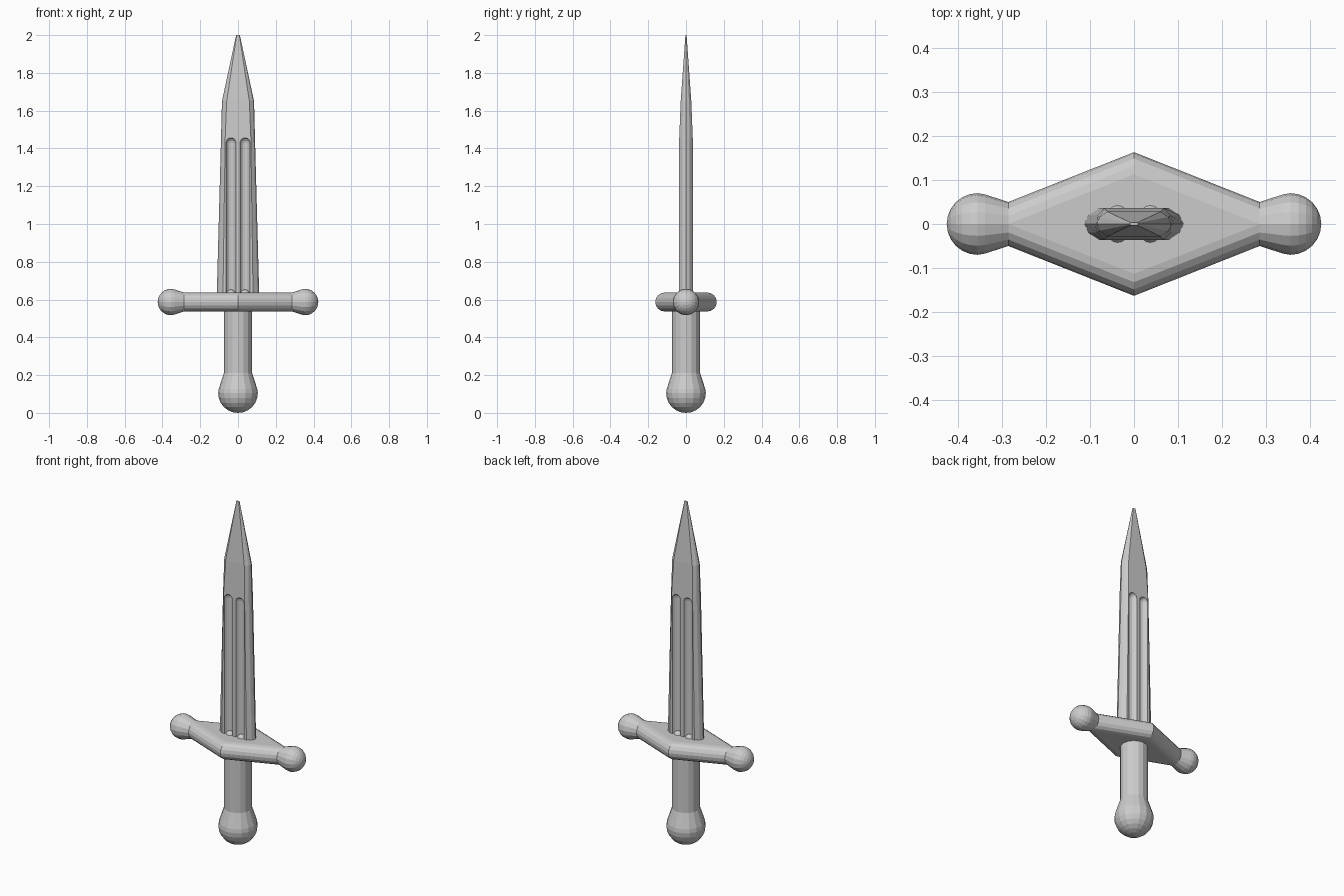
import bpy, bmesh, math

if "Cube" in bpy.data.objects:
    bpy.data.objects.remove(bpy.data.objects["Cube"])

steel = bpy.data.materials.new("grey steel")
steel.diffuse_color = (0.6, 0.6, 0.6, 1)
steel.use_nodes = True
steel.node_tree.nodes["Principled BSDF"].inputs["Base Color"].default_value = steel.diffuse_color


def loft(bm, rings):
    """Skin a list of equal-length point rings and cap both ends."""
    rows = [[bm.verts.new(p) for p in r] for r in rings]
    n = len(rows[0])
    for a, b in zip(rows, rows[1:]):
        for i in range(n):
            j = (i + 1) % n
            bm.faces.new((a[i], a[j], b[j], b[i]))
    bm.faces.new(rows[0])
    bm.faces.new(rows[-1])


def finish(name, bm):
    bmesh.ops.remove_doubles(bm, verts=bm.verts, dist=1e-5)
    bmesh.ops.recalc_face_normals(bm, faces=bm.faces)
    me = bpy.data.meshes.new(name)
    bm.to_mesh(me)
    bm.free()
    me.materials.append(steel)
    ob = bpy.data.objects.new(name, me)
    bpy.context.collection.objects.link(ob)
    return ob


def circle(x, y, z, r, n=16):
    return [(x + r * math.cos(2 * math.pi * i / n),
             y + r * math.sin(2 * math.pi * i / n), z) for i in range(n)]


def dome(r, steps=6):
    """(axial offset, radius) pairs from pole to equator."""
    return [(-r * math.cos(a), max(r * math.sin(a), 0.001))
            for a in (math.pi / 2 * i / steps for i in range(steps + 1))]


# grip with rounded pommel
bm = bmesh.new()
prof = [(0.105 + h, r) for h, r in dome(0.105)]
prof += [(0.127, 0.102), (0.21, 0.075), (0.58, 0.075)]
loft(bm, [circle(0, 0, z, r) for z, r in prof])
finish("grip_and_pommel", bm)


# crossguard: stadium section swelling to a diamond plan, ball ends
def stadium(x, flat, r):
    pts = []
    for i in range(18):
        right = i < 9
        a = math.radians(-90 + 22.5 * (i if right else i - 1))
        pts.append((x, (flat if right else -flat) + r * math.cos(a),
                    0.587 + r * math.sin(a)))
    return pts


half = [(-0.355 + h, 0, r) for h, r in dome(0.07)]
half += [(-0.338, 0, 0.067), (-0.285, 0, 0.05)]
stations = half + [(0, 0.113, 0.05)] + [(-x, f, r) for x, f, r in reversed(half)]
bm = bmesh.new()
loft(bm, [stadium(*s) for s in stations])
finish("crossguard", bm)

# blade: flat faces with bevelled edges, tapering to the point
bm = bmesh.new()
rings = []
for z, edge, mid, flat, t in ((0.6, 0.113, 0.104, 0.08, 0.036),
                              (1.45, 0.09, 0.083, 0.068, 0.036),
                              (1.65, 0.085, 0.078, 0.06, 0.028),
                              (2.0, 0.01, 0.009, 0.007, 0.003)):
    q = [(edge, 0), (mid, t * 0.55), (flat, t), (-flat, t), (-mid, t * 0.55)]
    q += [(-x, -y) for x, y in q]
    rings.append([(x, y, z) for x, y in q])
loft(bm, rings)
blade = finish("blade", bm)

# two round-ended fullers cut into each face
bm = bmesh.new()
for sx in (-1, 1):
    for sy in (-1, 1):
        cap = dome(0.027, 4)
        prof = [(0.63 + h, r) for h, r in cap] + [(1.43 - h, r) for h, r in reversed(cap)]
        loft(bm, [circle(sx * 0.037, sy * 0.04, z, r) for z, r in prof])
cutter = finish("fuller_cutter", bm)
cutter.hide_render = True
mod = blade.modifiers.new("fullers", 'BOOLEAN')
mod.operation = 'DIFFERENCE'
mod.solver = 'EXACT'
mod.object = cutter
bpy.context.view_layer.objects.active = blade
bpy.ops.object.modifier_apply(modifier=mod.name)
bpy.data.objects.remove(cutter)

# small rounded stops at the foot of each fuller
bm = bmesh.new()
for sx in (-1, 1):
    for sy in (-1, 1):
        cap = dome(0.026, 4)
        prof = [(0.627 + h, r) for h, r in cap] + [(0.627 - h, r) for h, r in reversed(cap[:-1])]
        loft(bm, [circle(sx * 0.037, sy * 0.018, z, r) for z, r in prof])
finish("fuller_stops", bm)
